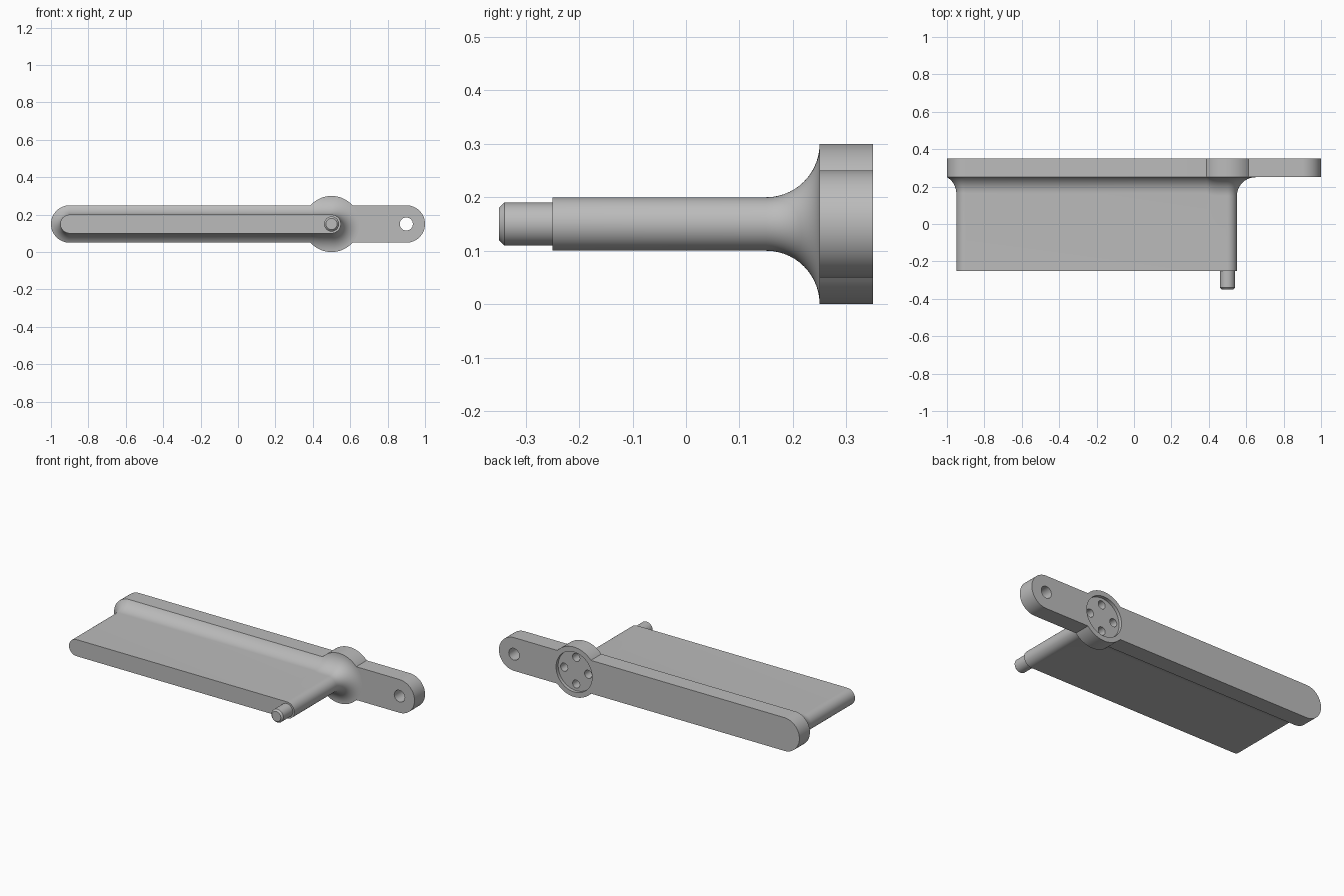
import bpy, bmesh
from math import pi, sin, cos, asin, acos, sqrt, radians

if "Cube" in bpy.data.objects:
    bpy.data.objects.remove(bpy.data.objects["Cube"], do_unlink=True)

AXIS_Z = 0.15      # height of the arm's centre line
HUB_X = 0.5
HUB_R, BAR_R, BLADE_R, FILLET = 0.15, 0.1, 0.05, 0.1
FACE_Y, BACK_Y, TIP_Y = 0.25, 0.35, -0.25

metal = bpy.data.materials.new("grey metal")
metal.use_nodes = True
metal.diffuse_color = (0.5, 0.5, 0.5, 1)
metal.node_tree.nodes["Principled BSDF"].inputs["Base Color"].default_value = (0.5, 0.5, 0.5, 1)


def loft(name, rings, cap_end=True):
    """Skin matching rings of (x, y, z) points and cap the ends."""
    bm = bmesh.new()
    loops = [[bm.verts.new(p) for p in ring] for ring in rings]
    n = len(loops[0])
    for a, b in zip(loops, loops[1:]):
        for i in range(n):
            j = (i + 1) % n
            bm.faces.new((a[i], a[j], b[j], b[i]))
    bm.faces.new(loops[0][::-1])
    if cap_end:
        bm.faces.new(loops[-1])
    bmesh.ops.recalc_face_normals(bm, faces=bm.faces)
    mesh = bpy.data.meshes.new(name)
    bm.to_mesh(mesh)
    bm.free()
    mesh.materials.append(metal)
    obj = bpy.data.objects.new(name, mesh)
    bpy.context.collection.objects.link(obj)
    return obj


def arc(cx, r, start, end, steps):
    return [(cx + r * cos(start + (end - start) * i / steps),
             r * sin(start + (end - start) * i / steps)) for i in range(steps + 1)]


def ring_at(outline, y):
    return [(x, y, AXIS_Z + z) for x, z in outline]


def disc(x, z, r, y, steps=48):
    return ring_at([(px, pz + z) for px, pz in arc(x, r, 0, 2 * pi, steps)[:-1]], y)


def smooth(obj):
    bpy.ops.object.select_all(action='DESELECT')
    obj.select_set(True)
    bpy.context.view_layer.objects.active = obj
    bpy.ops.object.shade_smooth_by_angle(angle=radians(30))


def cut(obj, cutter):
    bpy.context.view_layer.objects.active = obj
    mod = obj.modifiers.new("cut", 'BOOLEAN')
    mod.operation, mod.solver, mod.object = 'DIFFERENCE', 'EXACT', cutter
    bpy.ops.object.modifier_apply(modifier=mod.name)
    bpy.data.objects.remove(cutter, do_unlink=True)


# Back arm: rounded bar with a round hub bulging out of it
meet = asin(BAR_R / HUB_R)
outline = (arc(0.9, BAR_R, -pi / 2, pi / 2, 32)
           + arc(HUB_X, HUB_R, meet, pi - meet, 28)
           + arc(-0.9, BAR_R, pi / 2, 3 * pi / 2, 32)
           + arc(HUB_X, HUB_R, pi + meet, 2 * pi - meet, 28))
arm = loft("back_arm", [ring_at(outline, FACE_Y), ring_at(outline, BACK_Y)])

# Through hole at the end, shallow hub recess, four blind bolt holes
cuts = [(0.9, 0, 0.035, 0.2), (HUB_X, 0, 0.12, 0.33)]
cuts += [(HUB_X + 0.08 * cos(k * pi / 2), 0.08 * sin(k * pi / 2), 0.024, 0.27) for k in range(4)]
for x, z, r, depth_y in cuts:
    cut(arm, loft("cutter", [disc(x, z, r, depth_y), disc(x, z, r, 0.4)]))
smooth(arm)

# Blade: each contour entry is (centre x, normal x, normal z, flare width)
side_flare = BAR_R - BLADE_R
hub_reach = sqrt(HUB_R ** 2 - BAR_R ** 2)
contour = [(HUB_X, nx, nz, FILLET) for nx, nz in arc(0, 1, -pi / 2, pi / 2, 32)]
top = [(HUB_X - hub_reach * i / 14, 0, 1,
        sqrt(HUB_R ** 2 - (hub_reach * i / 14) ** 2) - BLADE_R) for i in range(1, 15)]
contour += top
contour += [(-0.9, nx, nz, side_flare) for nx, nz in arc(0, 1, pi / 2, 3 * pi / 2, 32)]
contour += [(x, nx, -nz, d) for x, nx, nz, d in reversed(top)]

rings = [[(cx + BLADE_R * nx, TIP_Y, AXIS_Z + BLADE_R * nz) for cx, nx, nz, d in contour]]
STEPS = 14
for s in range(STEPS + 1):
    ring = []
    for cx, nx, nz, d in contour:
        full = acos(max(0, 1 - d / FILLET))
        t = full * s / STEPS
        r = BLADE_R + FILLET * (1 - cos(t))
        ring.append((cx + r * nx, FACE_Y - FILLET * (sin(full) - sin(t)), AXIS_Z + r * nz))
    rings.append(ring)
smooth(loft("flared_blade", rings, cap_end=False))

# Pin with a chamfered tip
smooth(loft("front_pin", [disc(HUB_X, 0, 0.03, -0.35), disc(HUB_X, 0, 0.04, -0.34),
                          disc(HUB_X, 0, 0.04, TIP_Y)]))
